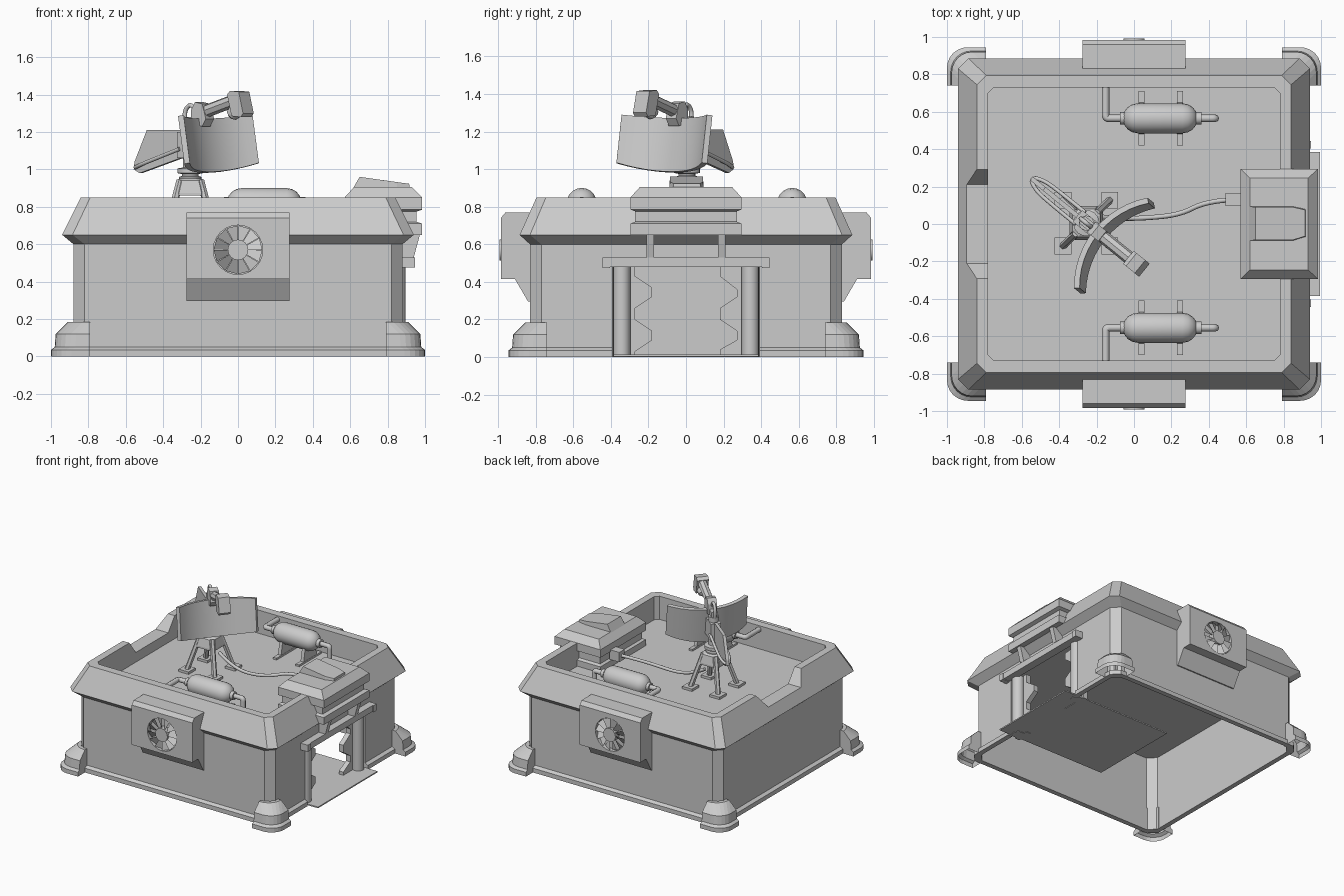
import bpy, bmesh
from math import sin, cos, pi, radians
from mathutils import Vector, Matrix

if "Cube" in bpy.data.objects:
    bpy.data.objects.remove(bpy.data.objects["Cube"])


def make(name, verts, faces, smooth=False):
    me = bpy.data.meshes.new(name)
    me.from_pydata([tuple(v) for v in verts], [], faces)
    bm = bmesh.new()
    bm.from_mesh(me)
    bmesh.ops.recalc_face_normals(bm, faces=bm.faces)
    bm.to_mesh(me)
    bm.free()
    ob = bpy.data.objects.new(name, me)
    bpy.context.collection.objects.link(ob)
    if smooth:
        select(ob)
        bpy.ops.object.shade_smooth_by_angle(angle=radians(35))
    return ob


def select(ob):
    bpy.ops.object.select_all(action='DESELECT')
    ob.select_set(True)
    bpy.context.view_layer.objects.active = ob


def loft(name, rings, smooth=False, start=True, end=True):
    n = len(rings[0])
    verts = [p for r in rings for p in r]
    faces = [(i*n + j, i*n + (j+1) % n, (i+1)*n + (j+1) % n, (i+1)*n + j)
             for i in range(len(rings)-1) for j in range(n)]
    if start:
        faces.append(tuple(range(n)))
    if end:
        faces.append(tuple(range(len(verts)-n, len(verts))))
    return make(name, verts, faces, smooth)


def prism(name, pts, axis, a, b):
    put = {'x': lambda p, q, t: (t, p, q), 'y': lambda p, q, t: (p, t, q),
           'z': lambda p, q, t: (p, q, t)}[axis]
    return loft(name, [[put(p, q, t) for p, q in pts] for t in (a, b)])


def box(name, x0, x1, y0, y1, z0, z1):
    return prism(name, [(x0, y0), (x1, y0), (x1, y1), (x0, y1)], 'z', z0, z1)


def lathe(name, base, direction, profile, n=16):
    """Revolve (radius, distance) pairs about a line."""
    q = Vector(direction).to_track_quat('Z', 'Y')
    rings = [[Vector(base) + q @ Vector((r*cos(2*pi*k/n), r*sin(2*pi*k/n), t))
              for k in range(n)] for r, t in profile]
    return loft(name, rings, True)


def rod(name, a, b, r, n=12):
    d = Vector(b) - Vector(a)
    return lathe(name, a, d, [(r, 0), (r, d.length)], n)


def tube(name, pts, r):
    cu = bpy.data.curves.new(name, 'CURVE')
    cu.dimensions = '3D'
    cu.bevel_depth, cu.bevel_resolution, cu.use_fill_caps = r, 2, True
    sp = cu.splines.new('NURBS')
    sp.points.add(len(pts)-1)
    for p, c in zip(sp.points, pts):
        p.co = (*c, 1)
    sp.use_endpoint_u, sp.order_u, sp.resolution_u = True, 3, 5
    ob = bpy.data.objects.new(name, cu)
    bpy.context.collection.objects.link(ob)
    select(ob)
    bpy.ops.object.convert(target='MESH')
    return bpy.context.object


def cut(ob, cutter):
    m = ob.modifiers.new("cut", 'BOOLEAN')
    m.operation, m.solver, m.object = 'DIFFERENCE', 'EXACT', cutter
    select(ob)
    bpy.ops.object.modifier_apply(modifier=m.name)
    bpy.data.objects.remove(cutter)


def octagon(hx, hy, c, z):
    return [(hx-c, -hy, z), (hx, -hy+c, z), (hx, hy-c, z), (hx-c, hy, z),
            (-hx+c, hy, z), (-hx, hy-c, z), (-hx, -hy+c, z), (-hx+c, -hy, z)]


# Building shell: hollow walls, skirting, flared parapet, sunken roof
shell = loft("building_shell", [octagon(*r) for r in [
    (.865, .815, .06, .62), (.865, .815, .06, 0), (.905, .855, .06, 0), (.905, .855, .06, .035),
    (.88, .83, .06, .05), (.88, .83, .06, .60), (.94, .885, .055, .65), (.84, .795, .05, .85),
    (.78, .73, .03, .85), (.78, .73, .03, .66)]])
cut(shell, box("door_cutter", .7, 1.1, -.39, .39, -.1, .5))
cut(shell, prism("notch_cutter", [(-.21, .74), (.21, .74), (.33, .9), (-.33, .9)], 'x', -1.1, -.7))

# Corner feet
for sx in (-1, 1):
    for sy in (-1, 1):
        rings = []
        for d, z in [(0, 0), (0, .035), (.02, .05), (.025, .12), (.09, .185)]:
            X, Y, r = 1-d, .945-d, .11
            arc = [(X-r+r*sin(a), Y-r+r*cos(a)) for a in [k*pi/12 for k in range(7)]]
            out = [(.79, .81), (.79, Y)] + arc + [(X, .74), (.86, .74), (.86, .81)]
            rings.append([(sx*x, sy*y, z) for x, y in out])
        loft("corner_foot", rings, start=False)

# Wall fans, front and back
for s, side in ((1, "front"), (-1, "back")):
    prof = [(-.82, .77), (-.96, .77), (-.985, .74), (-.985, .415), (-.91, .415), (-.84, .295), (-.82, .295)]
    housing = prism(side + "_fan_housing", [(s*y, z) for y, z in prof], 'x', -.275, .275)
    cut(housing, rod("fan_cutter", (0, -s*.945, .57), (0, -s*1.1, .57), .132, 24))
    V, F = [], []
    for k in range(12):
        a, b = k*pi/6, k*pi/6 + .5
        n = len(V)
        V += [(r*cos(t), -s*y, .57 + r*sin(t)) for r, t, y in
              [(.05, a, .985), (.13, a, .985), (.13, b, .955), (.05, b, .955)]]
        F.append((n, n+1, n+2, n+3))
    make(side + "_fan_blades", V, F)
    rod(side + "_fan_hub", (0, -s*.94, .57), (0, -s*.993, .57), .055, 16)

# Doorway: floor plate, toothed sliding doors, columns, lintel, brackets
box("floor_plate", 0, .995, -.385, .385, .004, .014)
left = [(-.27, .43), (-.18, .37), (-.18, .32), (-.27, .26), (-.27, .2), (-.18, .14), (-.18, .09), (-.27, .03)]
right = [(.18, .48), (.18, .43), (.27, .36), (.27, .32), (.18, .26), (.18, .2), (.27, .14), (.27, .09), (.18, .04)]
prism("door_leaf_left", [(-.4, .5), (-.27, .5)] + left + [(-.27, 0), (-.4, 0)], 'x', .79, .83)
prism("door_leaf_right", [(.4, .5)] + right + [(.18, 0), (.4, 0)], 'x', .79, .83)
for s in (-1, 1):
    rod("door_column", (.85, s*.342, 0), (.85, s*.342, .49), .046, 16)
    box("lintel_end", .87, .945, s*.405, s*.445, .475, .53)
    prism("lintel_bracket", [(.87, .66), (.975, .66), (.94, .53), (.87, .53)], 'y', s*.17, s*.21)
box("lintel", .87, .938, -.41, .41, .48, .53)


def rect(x0, x1, h, z):
    return [(x0, -h, z), (x1, -h, z), (x1, h, z), (x0, h, z)]


# Box over the door with wedge hatch
loft("door_roof_box", [rect(*r) for r in [
    (.57, .985, .295, .65), (.57, .985, .295, .71), (.59, .955, .27, .72), (.59, .955, .27, .775),
    (.57, .985, .295, .785), (.57, .985, .295, .85), (.62, .93, .245, .905)]])
make("roof_hatch_wedge",
     [(x, y, .89) for x, y in [(.61, -.09), (.85, -.09), (.92, -.07), (.92, .08), (.85, .095), (.61, .095)]] +
     [(.65, -.085, .96), (.85, -.085, .932), (.915, -.065, .923),
      (.915, .075, .923), (.85, .09, .932), (.65, .09, .96)],
     [(0, 1, 2, 3, 4, 5), (6, 7, 8, 9, 10, 11)] + [(i, (i+1) % 6, 6+(i+1) % 6, 6+i) for i in range(6)])
box("door_box_base", .575, .90, -.29, .29, .655, .70)

# Roof tanks with pipes and stands
for s, y in ((1, .565), (-1, -.555)):
    dome = [(.08*sin(a), .08*(1-cos(a))) for a in [.15, .5, .85, 1.2, pi/2]]
    prof = dome + [(r, .4-t) for r, t in reversed(dome)]
    lathe("roof_tank", (-.06, y, .82), (1, 0, 0), prof, 20)
    rod("tank_collar", (-.075, y, .82), (-.04, y, .82), .033)
    rod("tank_collar", (.32, y, .82), (.36, y, .82), .033)
    tube("tank_wall_pipe", [(-.05, y, .82), (-.12, y, .82), (-.152, y, .82), (-.152, y+s*.04, .82),
                            (-.152, s*.735, .82)], .02)
    tube("tank_roof_pipe", [(.34, y, .82), (.40, y, .82), (.435, y, .82), (.435, y, .78), (.435, y, .655)], .02)
    for x in (.04, .245):
        box("tank_foot", x-.016, x+.016, y-.145, y+.145, .655, .675)
        prism("tank_stand", [(y-.085, .67), (y+.085, .67), (y+.06, .80), (y-.06, .80)], 'x', x-.014, x+.014)

# Antenna stand on the roof
PX, PY = -.255, .005
for sx in (-1, 1):
    for sy in (-1, 1):
        fx, fy = PX + sx*.125, PY + sy*.122
        box("stand_foot", fx-.045, fx+.045, fy-.045, fy+.045, .655, .68)
        rod("stand_leg", (fx, fy, .67), (PX + sx*.055, PY + sy*.055, .94), .02, 6)
loft("stand_platform", [octagon(h, h, .03, z) for h, z in [(.09, .86), (.09, .875), (.075, .94), (.06, .95)]]
     ).location = (PX, PY, 0)
tube("antenna_cable", [(-.2, .04, .80), (-.1, .03, .74), (.05, .03, .70), (.25, .05, .72), (.38, .12, .76),
                       (.52, .13, .76)], .013)
box("cable_socket", .49, .58, .095, .165, .72, .80)

# Antenna head, built facing +x and then turned
before = set(bpy.data.objects)
lathe("swivel", (0, 0, .94), (0, 0, 1), [(.06, 0), (.06, .02), (.045, .025), (.045, .035), (.07, .04),
                                        (.07, .065), (.04, .07), (.04, .3)], 16)
rings = []
for k in range(13):
    t = k/6 - 1
    a = radians(40*t)
    ring = []
    for R, z in [(.455, .985 + .03*t*t), (.455, 1.27), (.485, 1.27), (.485, .985 + .03*t*t)]:
        u = .564 - R*cos(a)
        ring.append((u - (z-1.13)*.17, R*sin(a), z + (u-.1)*.17))
    rings.append(ring)
loft("dish_panel", rings, True)
box("dish_mount", -.06, .095, -.04, .04, 1.06, 1.2)
fin = [(-.38, 1.0), (-.375, 1.04), (-.29, 1.21), (-.06, 1.21), (-.06, 1.06), (-.34, .98)]
prism("rear_fin", fin, 'y', -.012, .012)
for s in (-1, 1):
    tube("fin_rail", [(-.37, s*.01, 1.01), (-.33, s*.035, 1.02), (-.2, s*.04, 1.06), (-.04, s*.04, 1.11)], .011)
prism("feed_bracket", [(.03, 1.24), (.11, 1.23), (.135, 1.27), (.11, 1.35), (.06, 1.36), (.035, 1.32)],
      'y', -.035, .035)
box("mount_spine", -.03, .06, -.025, .025, 1.18, 1.28)
rod("feed_arm", (.09, 0, 1.305), (.31, 0, 1.37), .035, 8)
prism("feed_head", [(.29, 1.40), (.31, 1.42), (.37, 1.415), (.40, 1.30), (.385, 1.28), (.32, 1.285)],
      'y', -.045, .045)
lathe("feed_horn", (.335, 0, 1.33), (-.6, 0, -.5), [(.03, 0), (.04, .03), (.035, .06), (.015, .075)], 12)
tube("feed_cable", [(-.02, 0, 1.2), (-.05, 0, 1.29), (-.01, 0, 1.35), (.03, 0, 1.33), (.05, 0, 1.29)], .012)
turn = Matrix.Translation((PX, PY, 0)) @ Matrix.Rotation(radians(-39.1), 4, 'Z')
for ob in set(bpy.data.objects) - before:
    ob.data.transform(turn)
